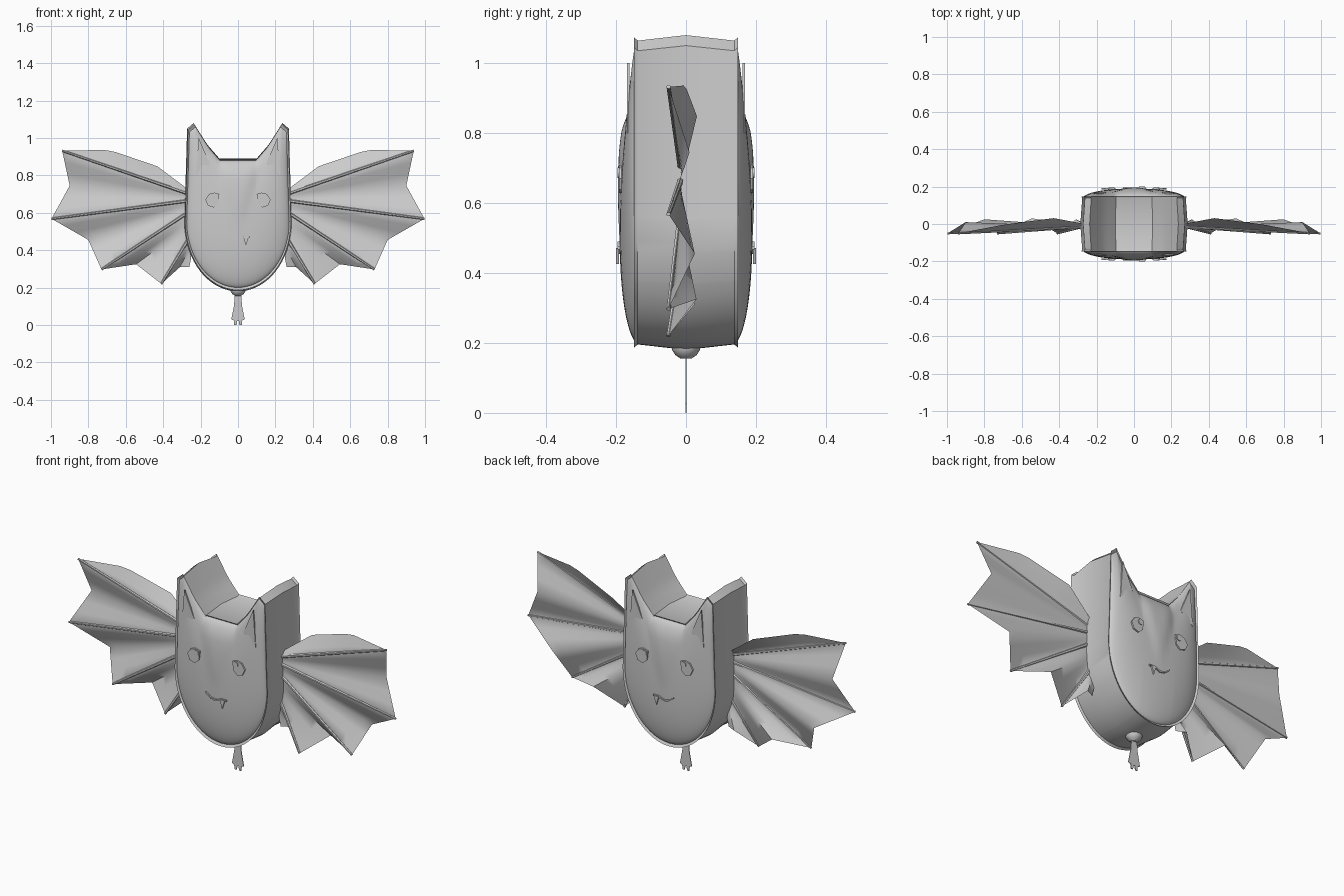
import bpy, bmesh, math
from mathutils import Vector

cube = bpy.data.objects.get("Cube")
if cube:
    bpy.data.objects.remove(cube)

grey = bpy.data.materials.new("soft_grey")
grey.use_nodes = True
grey.diffuse_color = (0.6, 0.6, 0.6, 1)
grey.node_tree.nodes["Principled BSDF"].inputs["Base Color"].default_value = (0.6, 0.6, 0.6, 1)


def finish(name, bm, angle=30):
    bmesh.ops.recalc_face_normals(bm, faces=bm.faces)
    mesh = bpy.data.meshes.new(name)
    bm.to_mesh(mesh)
    bm.free()
    mesh.materials.append(grey)
    obj = bpy.data.objects.new(name, mesh)
    bpy.context.collection.objects.link(obj)
    bpy.ops.object.select_all(action="DESELECT")
    obj.select_set(True)
    bpy.context.view_layer.objects.active = obj
    bpy.ops.object.shade_smooth_by_angle(angle=math.radians(angle))
    return obj


def bridge(bm, rows, closed=False):
    for a, b in zip(rows, rows[1:]):
        n = len(a)
        for i in range(n if closed else n - 1):
            j = (i + 1) % n
            bm.faces.new((a[i], a[j], b[j], b[i]))


def interp(x, points):
    for (x0, y0), (x1, y1) in zip(points, points[1:]):
        if x <= x1:
            return y0 + (y1 - y0) * (x - x0) / (x1 - x0)
    return points[-1][1]


def plate(name, points, y, depth=0.008):
    """Thin flat plate from an (x, z) outline."""
    bm = bmesh.new()
    rows = [[bm.verts.new((x, yy, z)) for x, z in points] for yy in (y - depth / 2, y + depth / 2)]
    bridge(bm, rows, closed=True)
    for row in rows:
        bm.faces.new(row)
    return finish(name, bm)


# Body silhouette: rounded bottom and two pointed ears
TOP = [(0, 0.89), (0.36, 0.89), (0.6, 0.965), (0.875, 1.08), (1, 1.05)]
half = sorted({math.sin(math.pi / 2 * i / 18) for i in range(19)} | {0.36, 0.875})
COLS = [-u for u in half[:0:-1]] + half
ROWS = [0.5 - 0.5 * math.cos(math.pi * i / 28) for i in range(29)]
CENTRE = 0.63


def outline(u, v):
    low = 0.18 + 0.37 * (1 - math.sqrt(max(0, 1 - u * u)))
    z = low + (interp(abs(u), TOP) - low) * v
    return u * (0.287 - 0.03 * max(0, z - 0.55)), z


def depth(u, v):
    x, z = outline(u, v)
    dome = max(0, 1 - u * u) ** 0.5 * max(0, 1 - abs(2 * v - 1) ** 2.5) ** 0.6
    w = max(0, 0.36 * (z - 0.48))
    ridge = 0.22 * min(max(0, w - abs(x)), w / 2)
    return 0.14 + 0.05 * dome + ridge * min(1, dome * 1.6)


bm = bmesh.new()
last = len(ROWS) - 1
rim = [(u, 0) for u in COLS] + [(1, v) for v in ROWS[1:last]]
rim += [(u, 1) for u in COLS[::-1]] + [(-1, v) for v in ROWS[last - 1:0:-1]]


def ring(y, s):
    return [bm.verts.new((x * s, y, CENTRE + (z - CENTRE) * s)) for x, z in (outline(*p) for p in rim)]


# Domed face on each side
for side in (-1, 1):
    grid = []
    for v in ROWS:
        row = []
        for u in COLS:
            x, z = outline(u, v)
            row.append(bm.verts.new((x * 0.955, side * depth(u, v), CENTRE + (z - CENTRE) * 0.955)))
        grid.append(row)
    bridge(bm, grid)
# Side wall, bulging in the middle, with a seam lip at each end
LOOPS = [(-0.14, 0.955), (-0.148, 0.985), (-0.138, 0.965), (0, 1), (0.138, 0.965), (0.148, 0.985), (0.14, 0.955)]
bridge(bm, [ring(y, s) for y, s in LOOPS], closed=True)
bmesh.ops.remove_doubles(bm, verts=bm.verts, dist=0.0005)
finish("body", bm, 35)

# Facial features on both faces
for label, fy in (("front", -1), ("back", 1)):
    for hand, sx in (("left", 1), ("right", -1)):
        ear = [(0.21, 1.0), (0.226, 0.8), (0.15, 0.86)]
        plate(f"{label}_{hand}_inner_ear", [(sx * x, z) for x, z in ear], fy * 0.165)
        eye = [(0.1, 0.7), (0.125, 0.708), (0.155, 0.7), (0.175, 0.67), (0.16, 0.638), (0.13, 0.628), (0.105, 0.65)]
        plate(f"{label}_{hand}_eye", [(sx * x, z) for x, z in eye], fy * 0.188)
        pupil = [(sx * (0.12 + 0.015 * math.cos(a)), 0.687 + 0.015 * math.sin(a))
                 for a in (math.tau * i / 12 for i in range(12))]
        plate(f"{label}_{hand}_pupil", pupil, fy * 0.192)
    smile = [(-0.06, 0.49), (-0.03, 0.468), (0, 0.462), (0.03, 0.475), (0.065, 0.475)]
    plate(f"{label}_mouth", smile + [(x, z - 0.008) for x, z in smile[::-1]], fy * 0.192)
    plate(f"{label}_fang", [(0.028, 0.472), (0.058, 0.472), (0.042, 0.425)], fy * 0.196)

# Wing bones as (root, tip); the last entry is the trailing edge at the body
BONES = [
    (Vector((0.26, -0.015, 0.70)), Vector((0.94, -0.05, 0.932))),
    (Vector((0.26, -0.015, 0.665)), Vector((0.997, -0.05, 0.568))),
    (Vector((0.27, -0.012, 0.60)), Vector((0.73, -0.05, 0.297))),
    (Vector((0.27, -0.012, 0.45)), Vector((0.41, -0.05, 0.22))),
    (Vector((0.25, 0, 0.36)), Vector((0.26, 0, 0.31))),
]
VALLEYS = [Vector((0.90, 0.01, 0.745)), Vector((0.80, 0.025, 0.455)),
           Vector((0.545, 0.03, 0.325)), Vector((0.31, 0.025, 0.31))]
SPAN = [i / 12 for i in range(13)]
LIFT = [(0, 0.02), (0.25, 0.09), (0.63, 0.09), (1, 0)]
BACK = [(0, 0.015), (0.25, 0.055), (0.63, 0.035), (1, 0)]


def wing(hand, sx):
    def put(bm, p):
        return bm.verts.new((sx * p.x, p.y, p.z))

    # Pleated membrane
    bm = bmesh.new()
    root, tip = BONES[0]
    rows = []
    for k in (1, 0.66, 0.33):
        rows.append([put(bm, root.lerp(tip, t) + Vector((0, k * interp(t, BACK), k * interp(t, LIFT))))
                     for t in SPAN])
    for (r0, t0), (r1, t1), valley in zip(BONES, BONES[1:], VALLEYS):
        for i in range(6):
            s = i / 6
            outer = t0.lerp(valley, s * 2) if s <= 0.5 else valley.lerp(t1, s * 2 - 1)
            inner = r0.lerp(r1, s)
            rows.append([put(bm, inner.lerp(outer, t)) for t in SPAN])
    rows.append([put(bm, BONES[-1][0].lerp(BONES[-1][1], t)) for t in SPAN])
    bridge(bm, rows)
    bmesh.ops.remove_doubles(bm, verts=bm.verts, dist=0.0005)
    finish(f"{hand}_wing_membrane", bm, 60)

    # Bones along the front of the membrane
    bm = bmesh.new()
    for root, tip in BONES[:4]:
        axis = (tip - root).normalized()
        across = axis.cross(Vector((0, 1, 0))).normalized()
        out = axis.cross(across)
        rows = []
        for p, r in ((root, 0.009), (tip, 0.006)):
            rows.append([put(bm, p + across * r * math.cos(a) + out * r * math.sin(a))
                         for a in (math.tau * i / 6 for i in range(6))])
        bridge(bm, rows, closed=True)
        for row in rows:
            bm.faces.new(row)
    finish(f"{hand}_wing_bones", bm)


wing("left", 1)
wing("right", -1)

# Small rounded mount and flat two-toed foot below the body
bm = bmesh.new()
mount = []
for z, r in ((0.2, 0.042), (0.18, 0.04), (0.165, 0.03), (0.155, 0.015)):
    mount.append([bm.verts.new((r * math.cos(a), r * math.sin(a), z))
                  for a in (math.tau * i / 16 for i in range(16))])
bridge(bm, mount, closed=True)
bm.faces.new(mount[-1])
finish("foot_mount", bm)

side = [(0.016, 0.17), (0.022, 0.1), (0.036, 0.03), (0.022, 0.024), (0.02, 0), (0.007, 0), (0.005, 0.022)]
plate("foot", side + [(-x, z) for x, z in side[::-1]], 0, 0.004)
